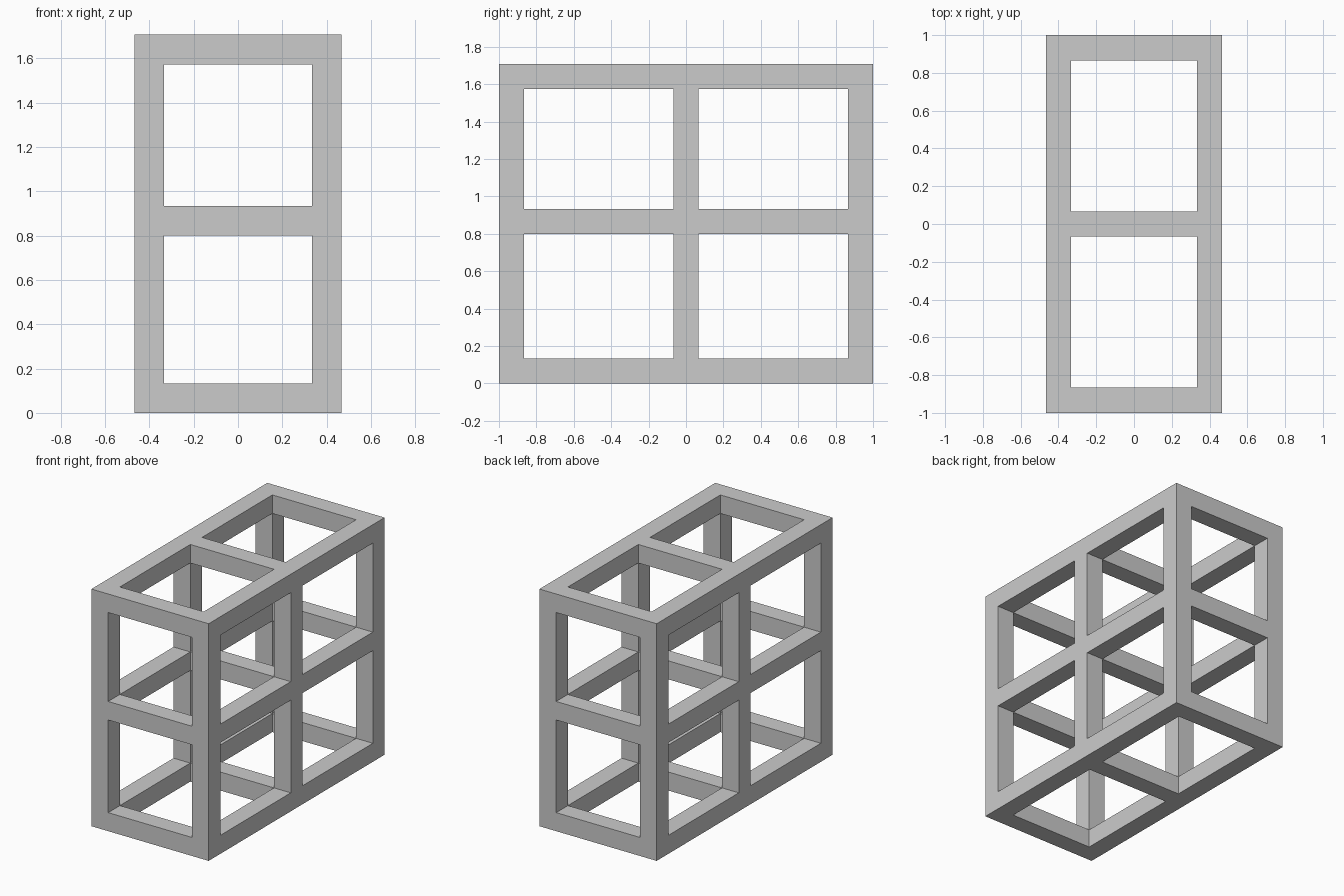
import bpy, bmesh
from mathutils import Vector

if "Cube" in bpy.data.objects:
    bpy.data.objects.remove(bpy.data.objects["Cube"])

# Beam edges along each axis: intervals alternate beam, opening, beam...
XS = [-0.4667, -0.3333, 0.3333, 0.4667]
YS = [-1.0, -0.8667, -0.0667, 0.0667, 0.8667, 1.0]
ZS = [0.0, 0.1333, 0.8, 0.9333, 1.5733, 1.7067]
AXES = (XS, YS, ZS)


def solid(cell):
    """A cell is timber when it is an opening along at most one axis."""
    if any(i < 0 or i >= len(a) - 1 for i, a in zip(cell, AXES)):
        return False
    return sum(i % 2 for i in cell) <= 1


bm = bmesh.new()
corners = {}


def corner(key):
    if key not in corners:
        corners[key] = bm.verts.new([a[i] for i, a in zip(key, AXES)])
    return corners[key]


# Joined lattice: skin only the exposed sides of the beams and joints
for i in range(len(XS) - 1):
    for j in range(len(YS) - 1):
        for k in range(len(ZS) - 1):
            cell = (i, j, k)
            if not solid(cell):
                continue
            for axis in range(3):
                for side in (0, 1):
                    neighbour = list(cell)
                    neighbour[axis] += 2 * side - 1
                    if solid(neighbour):
                        continue
                    u, v = (axis + 1) % 3, (axis + 2) % 3
                    loop = []
                    for du, dv in ((0, 0), (1, 0), (1, 1), (0, 1)):
                        key = list(cell)
                        key[axis] += side
                        key[u] += du
                        key[v] += dv
                        loop.append(corner(tuple(key)))
                    bm.faces.new(loop if side else loop[::-1])

mesh = bpy.data.meshes.new("lattice_frame")
bm.to_mesh(mesh)
bm.free()
frame = bpy.data.objects.new("lattice_frame", mesh)
bpy.context.collection.objects.link(frame)
